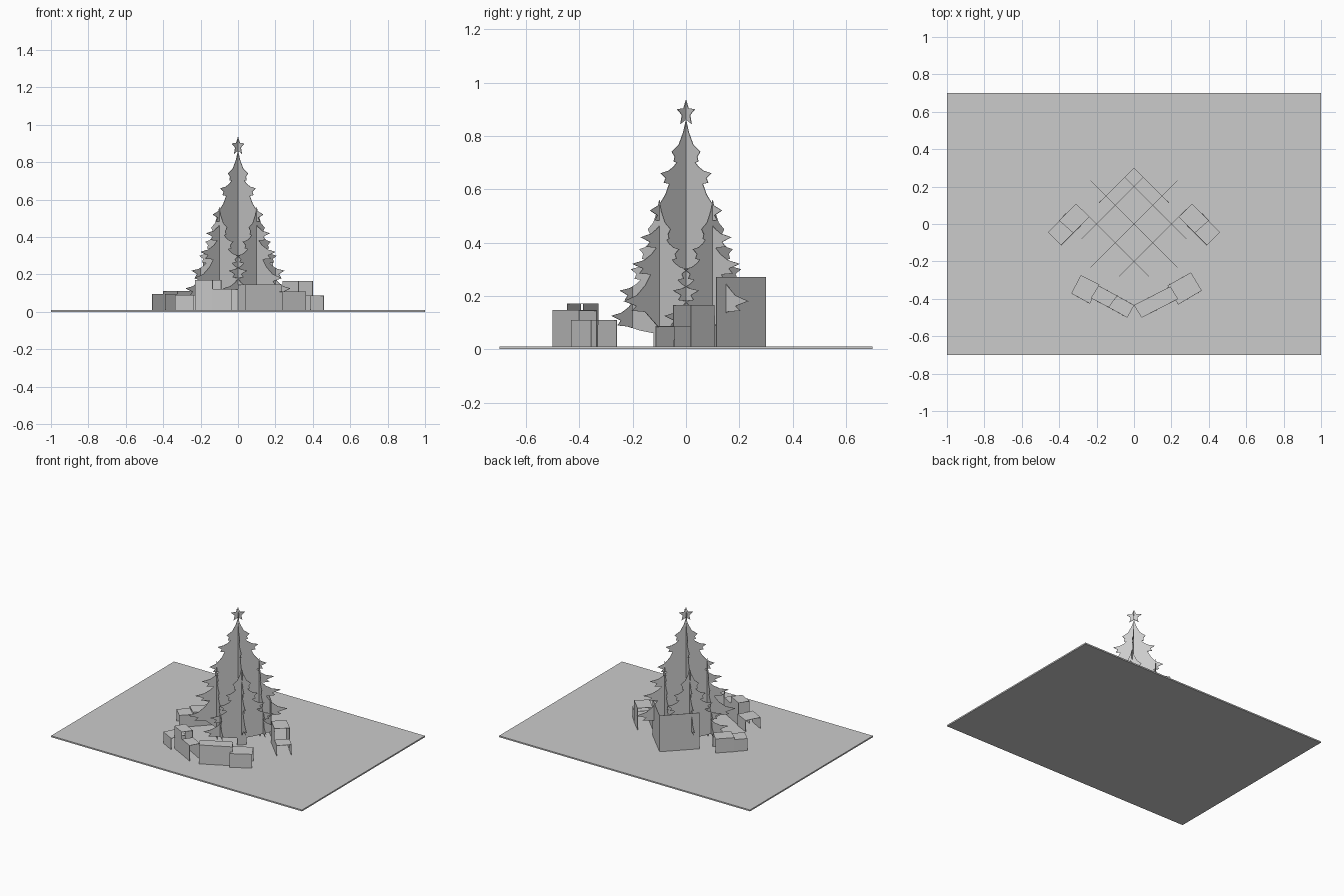
import bpy, bmesh, math
from mathutils import Vector

cube = bpy.data.objects.get("Cube")
if cube:
    bpy.data.objects.remove(cube)

grey = bpy.data.materials.new("paper grey")
grey.use_nodes = True
COLOUR = (0.6, 0.6, 0.6, 1)
grey.diffuse_color = COLOUR
grey.node_tree.nodes["Principled BSDF"].inputs["Base Color"].default_value = COLOUR

BASE = 0.01
R = math.sqrt(0.5)


def paper(name, polygons, thickness=0.003):
    """Thin sheet object made of flat polygons."""
    bm = bmesh.new()
    for poly in polygons:
        bm.faces.new([bm.verts.new(p) for p in poly])
    bmesh.ops.remove_doubles(bm, verts=bm.verts, dist=0.0001)
    mesh = bpy.data.meshes.new(name)
    bm.to_mesh(mesh)
    bm.free()
    mesh.materials.append(grey)
    ob = bpy.data.objects.new(name, mesh)
    bpy.context.collection.objects.link(ob)
    mod = ob.modifiers.new("paper thickness", 'SOLIDIFY')
    mod.thickness = thickness
    mod.offset = 0
    return ob


def half_outline(peak, tips, foot):
    """One side of a fir silhouette from the peak down to the trunk foot."""
    pts = []
    u0, z0 = peak
    for u, z in tips:
        pts.append((u0 + (u - u0) * 0.2, z0 + (z - z0) * 0.4))
        pts.append((u0 + (u - u0) * 0.52, z0 + (z - z0) * 0.78))
        pts.append((u, z))
        pts.append((u * 0.8, z - 0.018))
        pts.append((u * 0.87, z - 0.036))
        u0, z0 = u * 0.66, z - 0.04
        pts.append((u0, z0))
    pts += [(u0 * 0.6, foot + 0.01), (0.03, foot), (0.03, BASE)]
    return pts


def tree_panel(name, centre, direction, peak, tips, foot, limit=9):
    """Flat upright tree; limit trims the side that meets the back wall."""
    side = half_outline((0, peak), tips, foot)
    outline = [(0, peak)] + side + [(-u, z) for u, z in reversed(side)]
    poly = [(centre[0] + direction[0] * min(u, limit),
             centre[1] + direction[1] * min(u, limit), z) for u, z in outline]
    clean = [p for i, p in enumerate(poly) if (Vector(p) - Vector(poly[i - 1])).length > 0.001]
    return paper(name, [clean])


def star(name, direction, z, radius):
    poly = []
    for i in range(10):
        a = math.pi / 2 + i * math.pi / 5
        r = radius if i % 2 == 0 else radius * 0.45
        u = r * math.cos(a)
        poly.append((direction[0] * u, direction[1] * u, z + r * math.sin(a)))
    paper(name, [poly])


def gift(name, a, b, c, d, height):
    """Folded strip: wall a-b, lid a-b-c-d, wall c-d, open at the ends."""
    def at(p, z):
        return (p[0], p[1], z)
    h = height
    paper(name, [
        [at(a, BASE), at(b, BASE), at(b, h), at(a, h)],
        [at(a, h), at(b, h), at(c, h), at(d, h)],
        [at(c, BASE), at(d, BASE), at(d, h), at(c, h)]])


# Base card
bpy.ops.mesh.primitive_cube_add(size=1, location=(0, 0, BASE / 2))
card = bpy.context.object
card.name = "base_card"
card.scale = (2, 1.4, BASE)
card.data.materials.append(grey)

# Crossed tall tree with a star on top
TALL = [(0.075, 0.74), (0.135, 0.66), (0.19, 0.52), (0.24, 0.42),
        (0.285, 0.32), (0.33, 0.18)]
SHORT = [(0.06, 0.45), (0.105, 0.375), (0.15, 0.3), (0.21, 0.22), (0.255, 0.125)]
for label, direction in (("rising", (R, R)), ("falling", (-R, R))):
    tree_panel("tall_tree_" + label, (0, 0), direction, 0.86, TALL, 0.06)
    star("star_" + label, direction, 0.885, 0.05)

# Four shorter trees around it, the back pair trimmed at the wall
for side, s in (("left", 1), ("right", -1)):
    tree_panel("front_tree_" + side, (0.1 * s, -0.1), (R * s, R), 0.56, SHORT, 0.06)
    tree_panel("back_tree_" + side, (0.1 * s, 0.1), (-R * s, R), 0.56, SHORT, 0.06, 0.212)

# Folded wall behind the trees
paper("back_wall", [[(0, 0.3, BASE), (0.187 * s, 0.113, BASE),
                     (0.187 * s, 0.113, 0.27), (0, 0.3, 0.27)] for s in (1, -1)])

# Side gifts
for side, s, outer, inner in (("left", 1, 0.085, 0.165), ("right", -1, 0.095, 0.11)):
    gift("outer_gift_" + side, (0.325 * s, -0.048), (0.39 * s, -0.113),
         (0.458 * s, -0.045), (0.395 * s, 0.02), outer)
    gift("inner_gift_" + side, (0.24 * s, 0.038), (0.325 * s, -0.048),
         (0.4 * s, 0.018), (0.31 * s, 0.107), inner)

# Front gifts
gift("front_gift_right_end", (-0.335, -0.37), (-0.235, -0.425),
     (-0.185, -0.325), (-0.285, -0.275), 0.09)
gift("front_gift_right_tall", (-0.23, -0.395), (-0.135, -0.445),
     (-0.09, -0.385), (-0.19, -0.33), 0.17)
gift("front_gift_right_middle", (-0.135, -0.445), (-0.035, -0.5),
     (0, -0.435), (-0.09, -0.385), 0.12)
gift("front_gift_left_long", (0.04, -0.5), (0.235, -0.4),
     (0.195, -0.335), (0, -0.435), 0.145)
gift("front_gift_left_end", (0.235, -0.43), (0.362, -0.355),
     (0.305, -0.26), (0.18, -0.33), 0.108)
